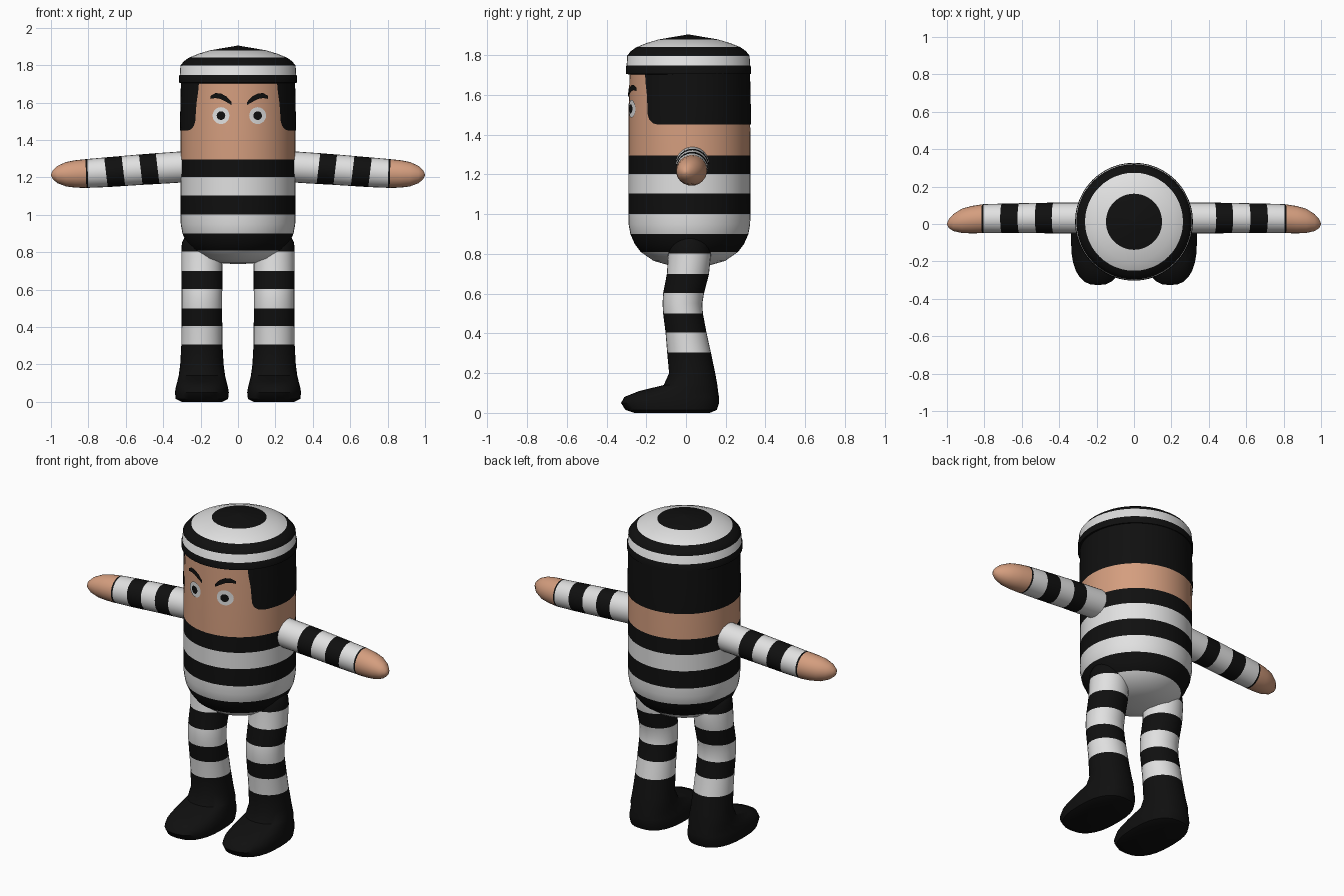
import bpy, bmesh, math
from mathutils import Vector

if "Cube" in bpy.data.objects:
    bpy.data.objects.remove(bpy.data.objects["Cube"])

CY = 0.017      # body axis in y


def material(name, rgb):
    m = bpy.data.materials.new(name)
    m.diffuse_color = (*rgb, 1)
    m.use_nodes = True
    m.node_tree.nodes["Principled BSDF"].inputs["Base Color"].default_value = m.diffuse_color
    return m


BLACK, WHITE, SKIN = 0, 1, 2
MATS = [material("black", (0.005, 0.005, 0.005)),
        material("white", (0.75, 0.75, 0.75)),
        material("skin", (0.66, 0.34, 0.21))]


def finish(bm, name, mirror=False):
    me = bpy.data.meshes.new(name)
    bm.to_mesh(me)
    bm.free()
    for m in MATS:
        me.materials.append(m)
    ob = bpy.data.objects.new(name, me)
    bpy.context.collection.objects.link(ob)
    bpy.ops.object.select_all(action='DESELECT')
    ob.select_set(True)
    bpy.context.view_layer.objects.active = ob
    bpy.ops.object.shade_smooth_by_angle(angle=math.radians(45))
    if mirror:
        ob.modifiers.new("mirror", 'MIRROR')
    return ob


def loft(name, rings, mats, closed=True, mirror=False):
    """Skin a list of rings; mats gives the colour of each band."""
    bm = bmesh.new()
    rows = [[bm.verts.new(p) for p in r] for r in rings]
    n = len(rows[0])
    for k in range(len(rows) - 1):
        a, b = rows[k], rows[k + 1]
        for i in range(n if closed else n - 1):
            j = (i + 1) % n
            bm.faces.new((a[i], a[j], b[j], b[i])).material_index = mats[k]
    if closed:
        bm.faces.new(rows[0]).material_index = mats[0]
        bm.faces.new(rows[-1]).material_index = mats[-1]
        bmesh.ops.recalc_face_normals(bm, faces=bm.faces)
    return finish(bm, name, mirror)


def ring(cx, cy, z, rx, ry, n=48, power=2.0):
    """Horizontal superellipse ring."""
    pts = []
    for i in range(n):
        a = 2 * math.pi * i / n
        c, s = math.cos(a), math.sin(a)
        e = 2 / power
        pts.append((cx + rx * math.copysign(abs(c) ** e, c),
                    cy + ry * math.copysign(abs(s) ** e, s), z))
    return pts


def lathe(name, profile, cy):
    """Profile rows are radius, height, colour of the band above."""
    loft(name, [ring(0, cy, z, r, r) for r, z, _ in profile],
         [m for _, _, m in profile[:-1]])


# Body and head: striped shirt below, skin above
lathe("body", [
    (0.03, 0.737, WHITE), (0.10, 0.742, WHITE), (0.18, 0.765, WHITE),
    (0.245, 0.81, BLACK), (0.275, 0.85, BLACK), (0.297, 0.90, WHITE),
    (0.306, 0.95, WHITE), (0.307, 1.0, BLACK), (0.307, 1.104, WHITE),
    (0.307, 1.202, BLACK), (0.307, 1.296, SKIN), (0.306, 1.5, SKIN),
    (0.301, 1.72, SKIN)], CY)

# Striped cap with a low rim
lathe("cap", [
    (0.298, 1.703, BLACK), (0.315, 1.706, BLACK), (0.315, 1.742, BLACK),
    (0.311, 1.748, WHITE), (0.308, 1.797, BLACK), (0.29, 1.82, BLACK),
    (0.262, 1.84, WHITE), (0.21, 1.861, WHITE), (0.15, 1.879, BLACK),
    (0.004, 1.904, BLACK)], 0.012)

# Hair: thin shell round the back, open at the face
hair = []
for z, start in [(1.45, 60), (1.457, 54), (1.475, 49.5), (1.50, 47.5),
                 (1.60, 46), (1.66, 44), (1.71, 43)]:
    r = 0.310 - max(0, z - 1.5) * 0.022
    row = []
    for i in range(49):
        a = math.radians(start + (360 - 2 * start) * i / 48)
        row.append((r * math.sin(a), CY - r * math.cos(a), z))
    hair.append(row)
loft("hair", hair, [BLACK] * 6, closed=False)


# Face details: thin plates wrapped on the head
def on_face(x, z, off):
    r = 0.306 + off
    return (x, CY - math.sqrt(r * r - x * x), z)


def plate(name, faces, mat, off):
    bm = bmesh.new()
    for pts in faces:
        f = bm.faces.new([bm.verts.new(on_face(x, z, off)) for x, z in pts])
        f.material_index = mat
        f.normal_update()
        if f.normal.y > 0:
            f.normal_flip()
    bmesh.ops.remove_doubles(bm, verts=bm.verts, dist=0.0001)
    finish(bm, name)


def disc(cx, cz, r, n=24):
    p = [(cx + r * math.cos(2 * math.pi * i / n),
          cz + r * math.sin(2 * math.pi * i / n)) for i in range(n)]
    return [[(cx, cz), p[i], p[(i + 1) % n]] for i in range(n)]


BROW = [(0.153, 1.628, 0.008), (0.128, 1.637, 0.013), (0.10, 1.634, 0.015),
        (0.068, 1.617, 0.015), (0.042, 1.595, 0.008)]
for s, side in ((-1, "left"), (1, "right")):
    cx = 0.007 + s * 0.098
    plate(side + "_eye", disc(cx, 1.53, 0.045), WHITE, 0.004)
    plate(side + "_pupil", disc(cx, 1.53, 0.023), BLACK, 0.008)
    quads = []
    for (x0, z0, h0), (x1, z1, h1) in zip(BROW, BROW[1:]):
        x0, x1 = 0.007 + s * x0, 0.007 + s * x1
        quads.append([(x0, z0 - h0), (x1, z1 - h1), (x1, z1 + h1), (x0, z0 + h0)])
    plate(side + "_eyebrow", quads, BLACK, 0.005)

# Arms: x, centre y, centre z, radius, colour of the next band
ARM = [(0.20, 0.032, 1.262, 0.083, WHITE), (0.43, 0.032, 1.247, 0.082, BLACK),
       (0.52, 0.032, 1.241, 0.081, WHITE), (0.613, 0.031, 1.234, 0.080, BLACK),
       (0.706, 0.03, 1.227, 0.079, WHITE), (0.803, 0.029, 1.221, 0.077, BLACK),
       (0.813, 0.028, 1.22, 0.077, SKIN), (0.87, 0.023, 1.218, 0.073, SKIN),
       (0.92, 0.017, 1.216, 0.065, SKIN), (0.965, 0.008, 1.214, 0.046, SKIN),
       (0.99, 0.002, 1.213, 0.024, SKIN), (0.999, 0.0, 1.212, 0.005, SKIN)]
rings = []
for x, y, z, r, _ in ARM:
    tilt = 0.12 if x < 0.8 else 0.03
    rings.append([(x + tilt * r * math.sin(a), y + r * math.cos(a), z + r * math.sin(a))
                  for a in (2 * math.pi * i / 24 for i in range(24))])
loft("arm", rings, [a[4] for a in ARM[:-1]], mirror=True)

# Legs with boots: z, centre y, half width, half depth, roundness, colour above
LEG = [(0.0, -0.07, 0.11, 0.19, 2.5, BLACK), (0.015, -0.075, 0.14, 0.23, 2.5, BLACK),
       (0.05, -0.08, 0.144, 0.247, 2.5, BLACK), (0.08, -0.072, 0.139, 0.238, 2.5, BLACK),
       (0.11, -0.037, 0.131, 0.198, 2.4, BLACK), (0.14, 0.023, 0.124, 0.135, 2.2, BLACK),
       (0.20, 0.031, 0.116, 0.116, 2, BLACK), (0.305, 0.015, 0.11, 0.11, 2, WHITE),
       (0.405, 0.0, 0.109, 0.103, 2, BLACK), (0.50, -0.015, 0.108, 0.10, 2, WHITE),
       (0.55, -0.018, 0.108, 0.10, 2, WHITE), (0.603, -0.012, 0.109, 0.103, 2, BLACK),
       (0.70, 0.01, 0.11, 0.106, 2, WHITE), (0.803, 0.018, 0.11, 0.108, 2, BLACK),
       (0.85, 0.018, 0.107, 0.102, 2, BLACK), (0.885, 0.018, 0.09, 0.085, 2, BLACK),
       (0.905, 0.018, 0.055, 0.05, 2, BLACK)]
loft("leg", [ring(0.193, y, z, rx, ry, 28, p) for z, y, rx, ry, p, _ in LEG],
     [l[5] for l in LEG[:-1]], mirror=True)
